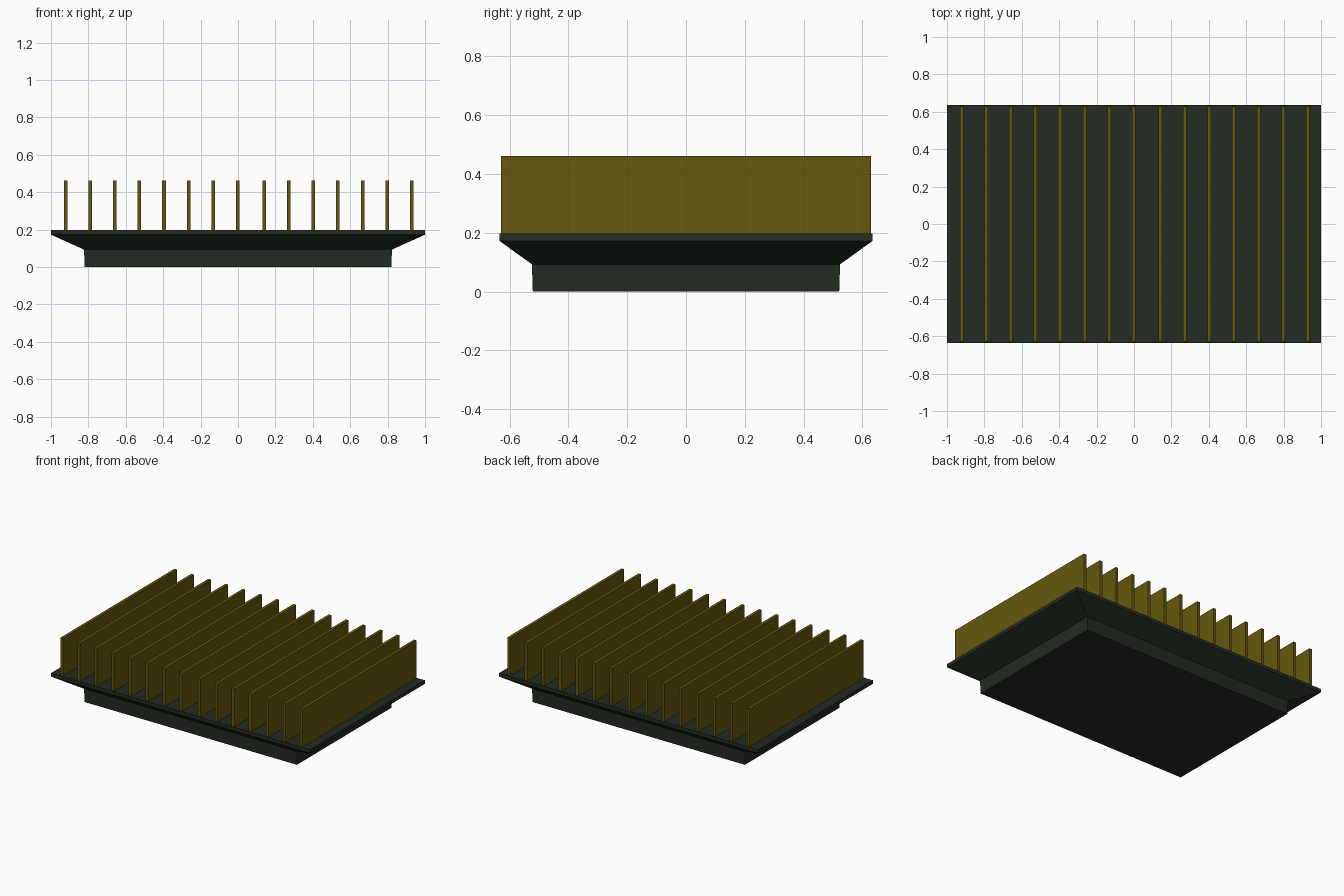
import bpy, bmesh

if "Cube" in bpy.data.objects:
    bpy.data.objects.remove(bpy.data.objects["Cube"])


def material(name, rgb):
    m = bpy.data.materials.new(name)
    m.diffuse_color = (*rgb, 1)
    m.use_nodes = True
    m.node_tree.nodes["Principled BSDF"].inputs["Base Color"].default_value = m.diffuse_color
    return m


dark_green = material("dark green", (0.016, 0.025, 0.016))
brass = material("dark brass", (0.130, 0.098, 0.004))


def stack(name, rings, mat):
    """Closed solid from rectangular rings (half x, half y, z)."""
    bm = bmesh.new()
    loops = [[bm.verts.new((sx * hx, sy * hy, z))
              for sx, sy in ((-1, -1), (1, -1), (1, 1), (-1, 1))]
             for hx, hy, z in rings]
    bm.faces.new(loops[0][::-1])
    bm.faces.new(loops[-1])
    for a, b in zip(loops, loops[1:]):
        for i in range(4):
            j = (i + 1) % 4
            bm.faces.new((a[i], a[j], b[j], b[i]))
    me = bpy.data.meshes.new(name)
    bm.to_mesh(me)
    bm.free()
    me.materials.append(mat)
    ob = bpy.data.objects.new(name, me)
    bpy.context.collection.objects.link(ob)
    return ob


# Base: plinth, flared underside and thin top plate
stack("base", [(0.82, 0.521, 0), (0.823, 0.524, 0.093),
               (1.0, 0.635, 0.173), (1.0, 0.635, 0.197)], dark_green)

# Cooling fins: banks of evenly spaced thin plates
n = 0
for start, count in ((-0.921, 4), (-0.395, 4), (0.140, 4), (0.667, 3)):
    for i in range(count):
        n += 1
        fin = stack(f"fin_{n:02d}", [(0.01, 0.629, 0.195), (0.01, 0.629, 0.462)], brass)
        fin.location.x = start + i * 0.131
